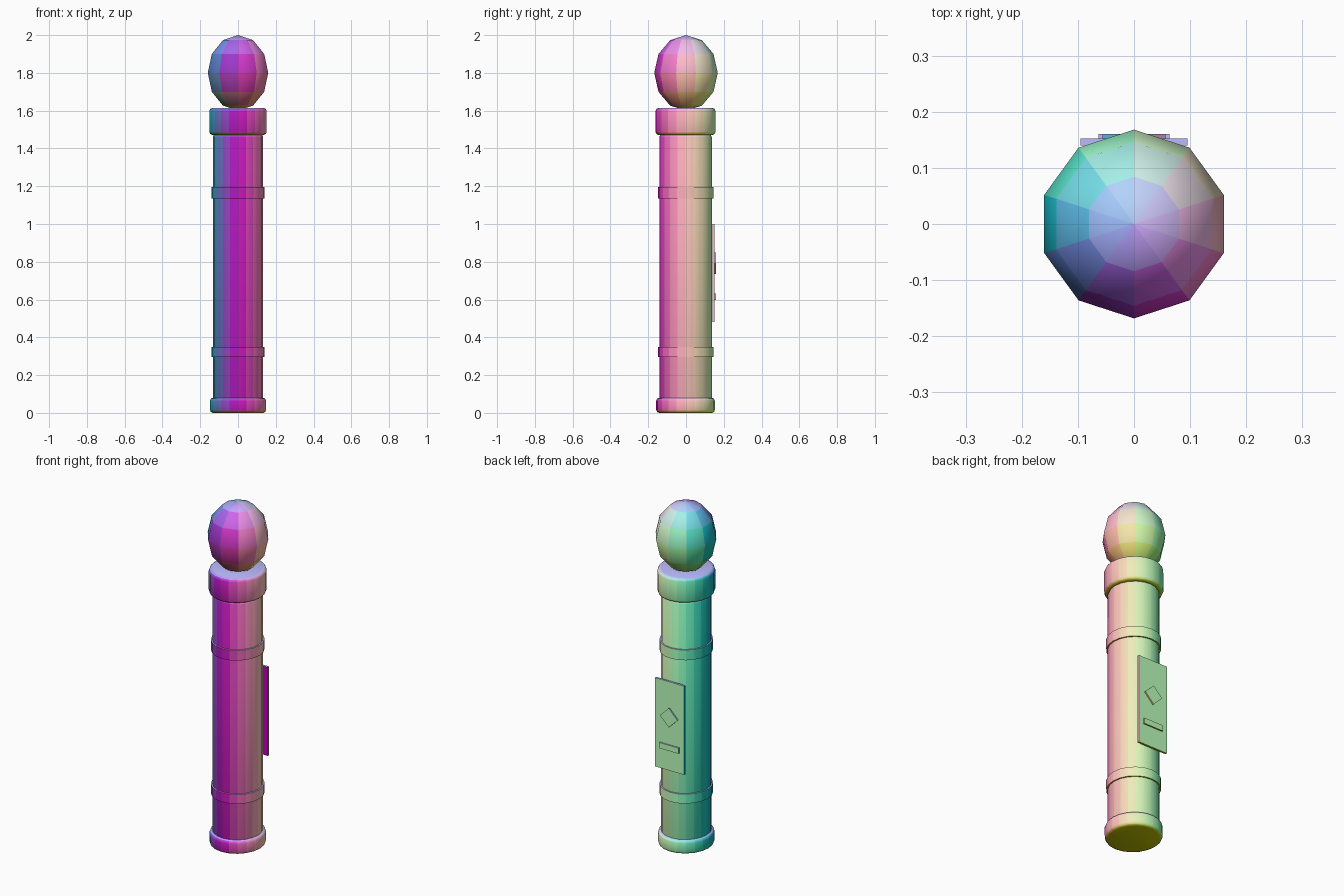
import bpy
from math import radians

if "Cube" in bpy.data.objects:
    bpy.data.objects.remove(bpy.data.objects["Cube"])


def tint(obj):
    """Colour every face by the direction it points, sharing equal materials."""
    mesh = obj.data
    slots = {}
    for face in mesh.polygons:
        n = (obj.matrix_world.to_3x3().inverted().transposed() @ face.normal).normalized()
        rgb = tuple(round(0.5 + 0.5 * c, 2) for c in n)
        if rgb not in slots:
            name = "tint_%.2f_%.2f_%.2f" % rgb
            mat = bpy.data.materials.get(name) or bpy.data.materials.new(name)
            mat.diffuse_color = (*rgb, 1)
            mat.use_nodes = True
            mat.node_tree.nodes["Principled BSDF"].inputs["Base Color"].default_value = mat.diffuse_color
            slots[rgb] = len(mesh.materials)
            mesh.materials.append(mat)
        face.material_index = slots[rgb]


def drum(name, radius, z0, z1, bevel=0.0):
    """Slightly oval upright drum with optional rounded rims."""
    bpy.ops.mesh.primitive_cylinder_add(vertices=20, radius=radius, depth=z1 - z0,
                                        location=(0, -0.0025, (z0 + z1) / 2))
    obj = bpy.context.object
    obj.name = name
    obj.scale.x = 0.957
    bpy.ops.object.transform_apply(location=False, rotation=False, scale=True)
    if bevel:
        mod = obj.modifiers.new("Bevel", 'BEVEL')
        mod.width = bevel
        mod.segments = 2
        mod.limit_method = 'ANGLE'
        mod.angle_limit = radians(45)
        bpy.ops.object.modifier_apply(modifier=mod.name)
    bpy.ops.object.shade_smooth_by_angle(angle=radians(50))


def slab(name, width, height, y0, y1, z, turn=0):
    bpy.ops.mesh.primitive_cube_add(size=1, location=(0, (y0 + y1) / 2, z),
                                    rotation=(0, radians(turn), 0))
    obj = bpy.context.object
    obj.scale = (width, y1 - y0, height)
    obj.name = name


# Post with base, bands and collar
drum("base", 0.155, 0.0, 0.08, 0.015)
drum("post", 0.139, 0.005, 1.475, 0.015)
drum("lower_band", 0.147, 0.295, 0.35)
drum("upper_band", 0.147, 1.135, 1.195)
drum("collar", 0.1585, 1.472, 1.614, 0.015)

# Egg-shaped knob
bpy.ops.mesh.primitive_uv_sphere_add(segments=10, ring_count=6, radius=1, location=(0, 0, 1.8))
knob = bpy.context.object
knob.scale = (0.1682, 0.1682, 0.2)
bpy.ops.object.transform_apply(location=False, rotation=False, scale=True)
knob.name = "knob"
bpy.ops.object.shade_smooth()

# Rear plate with raised diamond and bar
slab("rear_plate", 0.19, 0.52, 0.140, 0.152, 0.74)
slab("plate_diamond", 0.08, 0.08, 0.150, 0.160, 0.792, 45)
slab("plate_bar", 0.126, 0.033, 0.150, 0.160, 0.615)

# Direction-based colours on all parts
bpy.context.view_layer.update()
for part in list(bpy.data.objects):
    tint(part)
